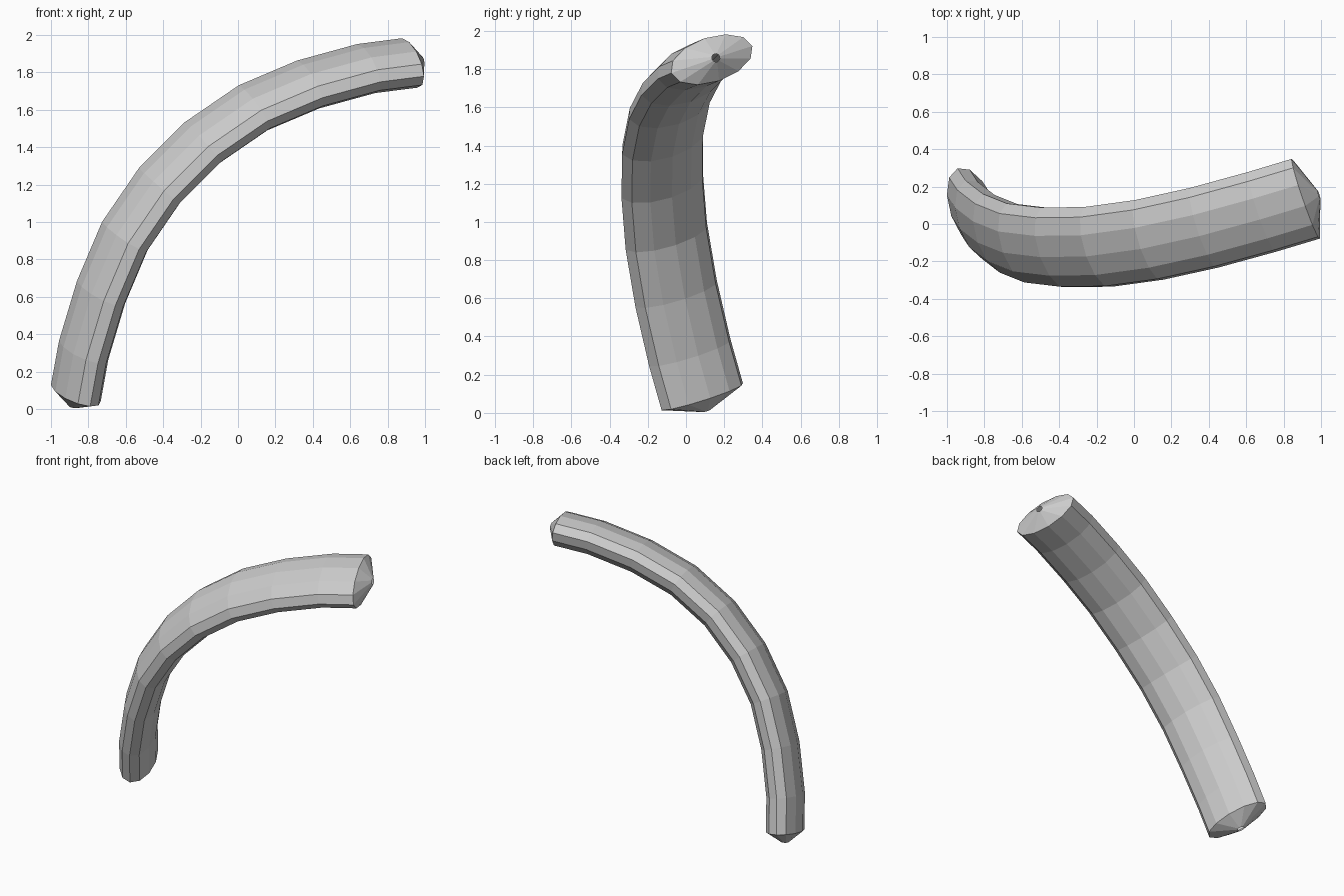
import bpy, bmesh, math
from mathutils import Vector

if "Cube" in bpy.data.objects:
    bpy.data.objects.remove(bpy.data.objects["Cube"])

SIDES = 12
HALF_WIDTH, HALF_DEPTH = 0.237, 0.118

# Centre line of the bent bar, from the foot to the upper end
path = [Vector(p) for p in (
    (-0.867, 0.085, 0.085), (-0.825, 0.02, 0.315), (-0.732, -0.052, 0.625),
    (-0.605, -0.103, 0.925), (-0.42, -0.125, 1.195), (-0.19, -0.122, 1.425),
    (0.08, -0.085, 1.61), (0.375, -0.02, 1.735), (0.685, 0.065, 1.82),
    (0.918, 0.135, 1.85))]
wide = Vector((-0.322, 0.897, 0.300)).normalized()   # normal of the bend plane

# Stations: tip, body rings, tip
start_dir = (path[0] - path[1]).normalized()
end_dir = (path[-1] - path[-2]).normalized()
stations = [(path[0] + start_dir * 0.078, -start_dir, 0.022, 0.022)]
for i, p in enumerate(path):
    t = path[min(i + 1, len(path) - 1)] - path[max(i - 1, 0)]
    stations.append((p, t.normalized(), HALF_WIDTH, HALF_DEPTH))
stations.append((path[-1] + end_dir * 0.075, end_dir, 0.022, 0.022))

# Sweep the oval section along the stations, leaving the tiny tip holes open
bm = bmesh.new()
rings = []
for centre, tangent, a, b in stations:
    thin = tangent.cross(wide).normalized()
    rings.append([bm.verts.new(centre
                               + wide * a * math.cos(2 * math.pi * k / SIDES)
                               + thin * b * math.sin(2 * math.pi * k / SIDES))
                  for k in range(SIDES)])
for r0, r1 in zip(rings, rings[1:]):
    for k in range(SIDES):
        n = (k + 1) % SIDES
        bm.faces.new((r0[k], r0[n], r1[n], r1[k]))
bmesh.ops.recalc_face_normals(bm, faces=bm.faces)

mesh = bpy.data.meshes.new("bent_bar")
bm.to_mesh(mesh)
bm.free()
bpy.context.collection.objects.link(bpy.data.objects.new("bent_bar", mesh))
